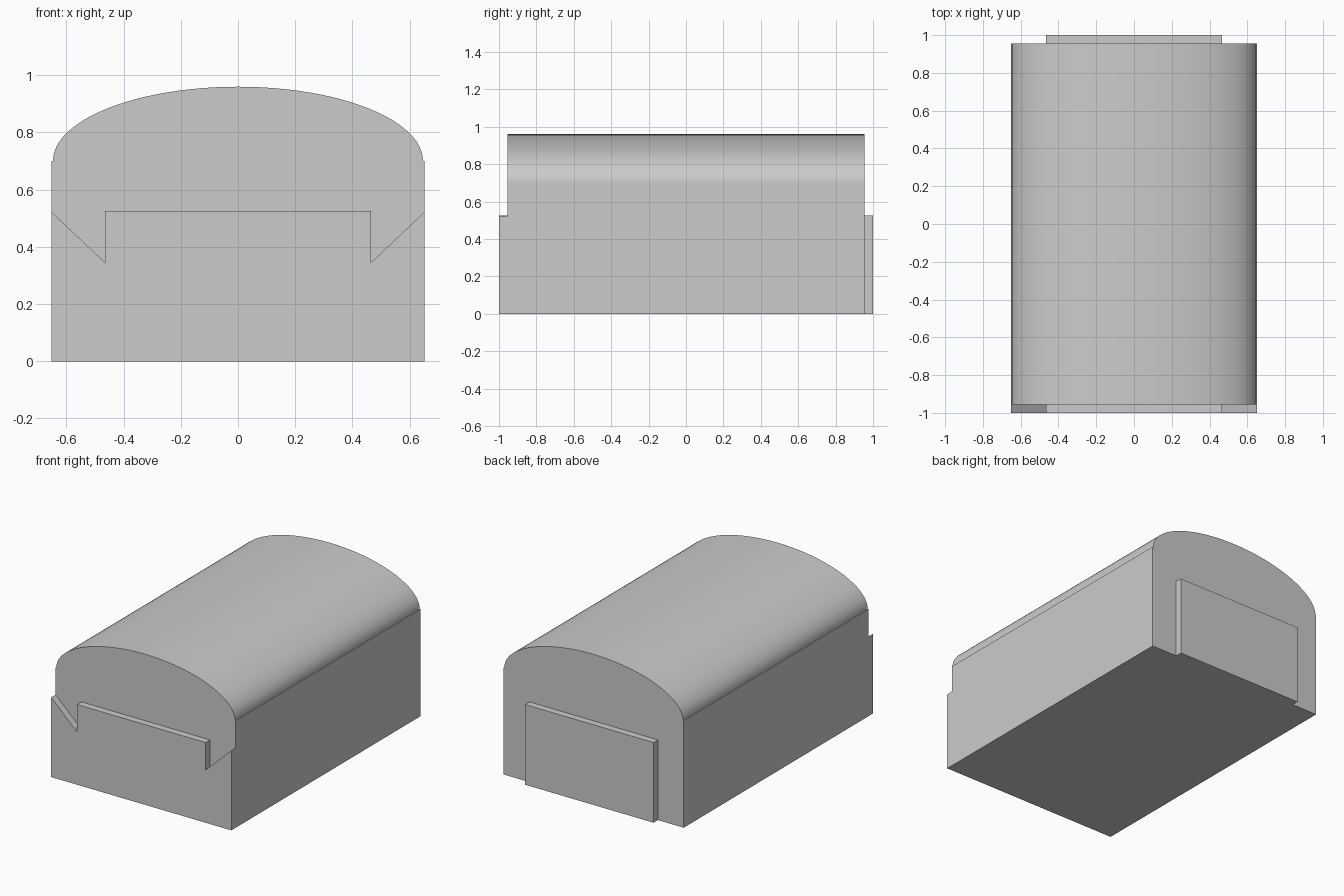
import bpy, bmesh, math

if "Cube" in bpy.data.objects:
    bpy.data.objects.remove(bpy.data.objects["Cube"])


def extrude_profile(name, points, y0, y1):
    """Extrude an x-z outline between two y positions."""
    bm = bmesh.new()
    face = bm.faces.new([bm.verts.new((x, y0, z)) for x, z in points])
    out = bmesh.ops.extrude_face_region(bm, geom=[face])
    moved = [g for g in out["geom"] if isinstance(g, bmesh.types.BMVert)]
    bmesh.ops.translate(bm, verts=moved, vec=(0, y1 - y0, 0))
    bmesh.ops.recalc_face_normals(bm, faces=bm.faces)
    mesh = bpy.data.meshes.new(name)
    bm.to_mesh(mesh)
    bm.free()
    obj = bpy.data.objects.new(name, mesh)
    bpy.context.collection.objects.link(obj)
    return obj


def mirrored(half):
    """Complete an outline from its right half, listed bottom to top."""
    return half + [(-x, z) for x, z in reversed(half)]


W, BODY_Y, END_Y = 0.652, 0.955, 1.0
PANEL_W, PANEL_H = 0.465, 0.525

# Body: straight walls with a small ledge under an elliptical barrel top
SPRING, RISE, STEPS = 0.70, 0.26, 48
arch = [(0.647 * math.cos(math.pi * i / STEPS),
         SPRING + RISE * math.sin(math.pi * i / STEPS)) for i in range(STEPS + 1)]
body = extrude_profile("barrel_body",
                       [(W, 0), (W, SPRING)] + arch + [(-W, SPRING), (-W, 0)],
                       -BODY_Y, BODY_Y)
bpy.context.view_layer.objects.active = body
body.select_set(True)
bpy.ops.object.shade_smooth_by_angle(angle=math.radians(30))

# Front panel: full width, with a sloped notch at each shoulder
extrude_profile("front_panel",
                mirrored([(W, 0), (W, 0.522), (PANEL_W, 0.345), (PANEL_W, PANEL_H)]),
                -END_Y, -BODY_Y)

# Back panel: narrower plain rectangle
extrude_profile("back_panel", mirrored([(PANEL_W, 0), (PANEL_W, PANEL_H)]),
                BODY_Y, END_Y)
